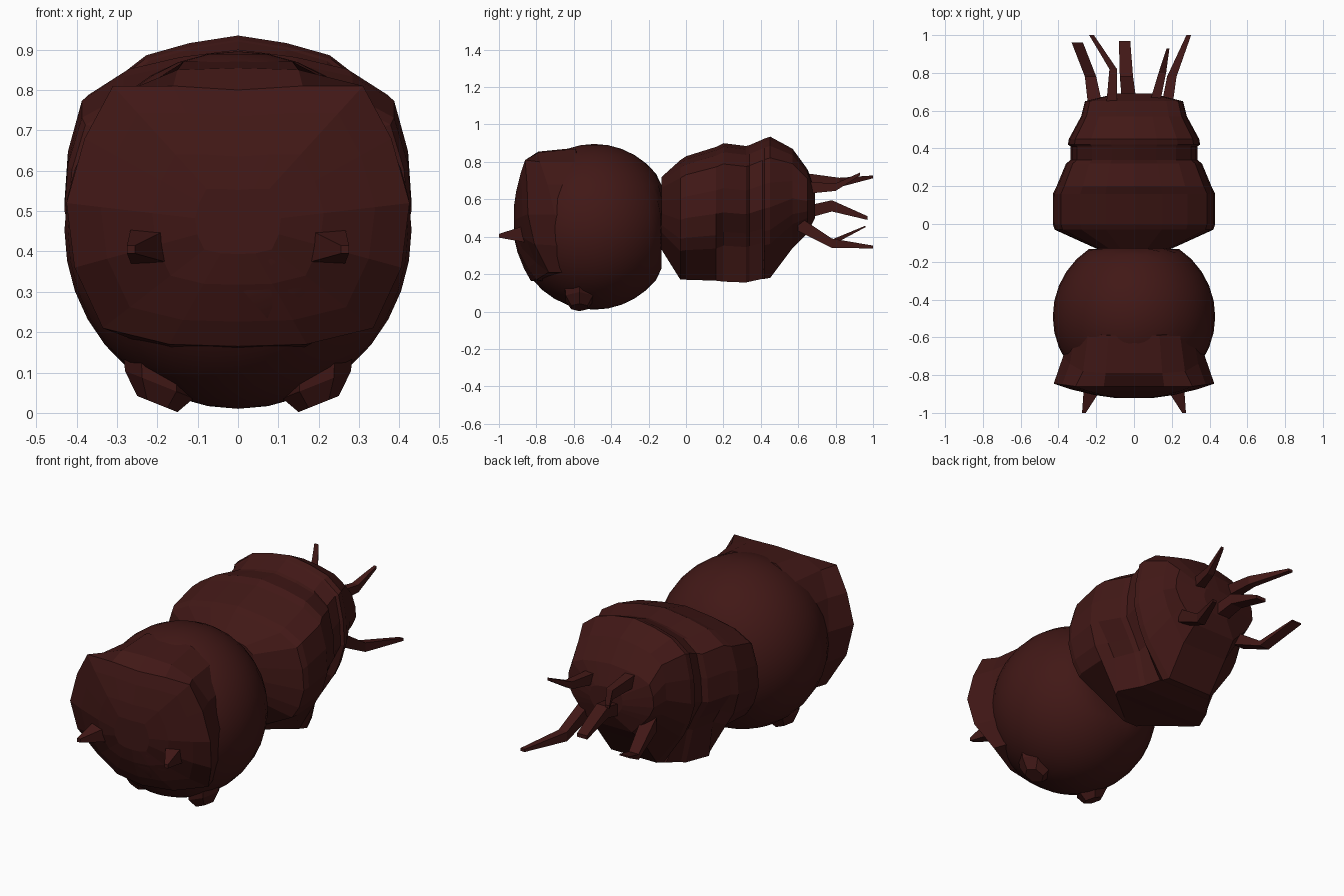
import bpy, bmesh, math
from mathutils import Vector

mat = bpy.data.materials.new("maroon")
mat.diffuse_color = (0.053, 0.009, 0.008, 1)


def finish(name, bm):
    bmesh.ops.recalc_face_normals(bm, faces=bm.faces)
    me = bpy.data.meshes.new(name)
    bm.to_mesh(me)
    bm.free()
    me.materials.append(mat)
    ob = bpy.data.objects.new(name, me)
    bpy.context.collection.objects.link(ob)
    return ob


def loft(name, rings):
    bm = bmesh.new()
    loops = [[bm.verts.new(p) for p in r] for r in rings]
    n = len(loops[0])
    for a, b in zip(loops, loops[1:]):
        for i in range(n):
            j = (i + 1) % n
            bm.faces.new((a[i], a[j], b[j], b[i]))
    bm.faces.new(loops[0])
    bm.faces.new(loops[-1][::-1])
    return finish(name, bm)


def mirrored(pts):
    return pts + [(-x, y, z) for x, y, z in pts[-2:0:-1]]


# round smooth head, flattened where it meets the abdomen
bm = bmesh.new()
bmesh.ops.create_uvsphere(bm, u_segments=32, v_segments=18, radius=0.43)
for v in bm.verts:
    v.co.z *= 1.03
    v.co += Vector((0, -0.49, 0.453))
    v.co.y = min(v.co.y, -0.13)
head = finish("head", bm)
for p in head.data.polygons:
    p.use_smooth = True

# faceted face mask with a brow and flared cheeks
half_rim = [(0, -0.86, 0.80), (0.16, -0.86, 0.81), (0.31, -0.86, 0.81),
            (0.38, -0.85, 0.68), (0.425, -0.845, 0.52), (0.405, -0.81, 0.36),
            (0.335, -0.735, 0.21), (0.17, -0.80, 0.17), (0, -0.83, 0.165)]
half_back = [(0, -0.79, 0.855), (0.15, -0.79, 0.85), (0.27, -0.78, 0.80),
             (0.34, -0.74, 0.68), (0.375, -0.70, 0.52), (0.35, -0.65, 0.35),
             (0.29, -0.60, 0.21), (0.15, -0.65, 0.14), (0, -0.70, 0.14)]
rim, back = mirrored(half_rim), mirrored(half_back)
inner = [(x * 0.9, y + 0.2, z + (0.02 if z > 0.8 else 0)) for x, y, z in back]
rings = [inner, back, rim]
for s in (0.8, 0.5, 0.25):
    rings.append([(x * s, -0.925 + (y + 0.925) * s ** 2, 0.47 + (z - 0.47) * s)
                  for x, y, z in rim])
loft("face_mask", rings)


# segmented low-poly abdomen: y, half width, bottom, top, undercut corner, belly width
def section(y, w, z0, z1, corner, belly):
    cx, cz = corner
    half = [(0, 1), (0.35, 0.95), (0.66, 0.87), (0.9, 0.70), (0.98, 0.35), (1, 0),
            (cx + 0.1, cz + 0.2), (cx, cz), (belly, -1), (0, -1)]
    mid, h = (z0 + z1) / 2, (z1 - z0) / 2
    return mirrored([(x * w, y, mid + z * h) for x, z in half])


FRONT, UNDER, REAR = (0.83, -0.52), (0.74, -0.48), (0.8, -0.52)
profile = [(-0.13, 0.20, 0.33, 0.72, FRONT, 0.5), (-0.03, 0.42, 0.17, 0.81, FRONT, 0.1),
           (0.0, 0.43, 0.17, 0.83, FRONT, 0.15), (0.16, 0.43, 0.165, 0.88, FRONT, 0.6),
           (0.20, 0.41, 0.16, 0.90, UNDER, 0.68), (0.32, 0.36, 0.155, 0.885, UNDER, 0.62),
           (0.34, 0.335, 0.16, 0.89, UNDER, 0.62), (0.41, 0.335, 0.175, 0.92, UNDER, 0.5),
           (0.42, 0.35, 0.175, 0.925, REAR, 0.45), (0.45, 0.345, 0.18, 0.935, REAR, 0.4),
           (0.57, 0.28, 0.34, 0.87, REAR, 0.5), (0.65, 0.26, 0.42, 0.76, REAR, 0.5),
           (0.69, 0.10, 0.50, 0.65, REAR, 0.5)]
loft("abdomen", [section(*p) for p in profile])


def spike(name, path):
    loft(name, [[(x + a * w, y, z + b * h) for a, b in
                 ((-.5, -.5), (.5, -.5), (.5, .5), (-.5, .5))]
                for x, y, z, w, h in path])


# bent rear tentacles
tentacles = [
    [(0.17, 0.60, 0.47, .06, .08), (0.20, 0.78, 0.365, .05, .05), (0.29, 1.0, 0.345, .025, .015)],
    [(0.10, 0.60, 0.66, .06, .07), (0.15, 0.80, 0.665, .04, .04), (0.18, 0.93, 0.735, .015, .015)],
    [(-0.12, 0.60, 0.71, .06, .07), (-0.11, 0.82, 0.69, .04, .05), (-0.225, 1.0, 0.72, .025, .015)],
    [(-0.20, 0.60, 0.47, .08, .08), (-0.23, 0.78, 0.37, .06, .03), (-0.30, 0.96, 0.455, .06, .008)],
    [(-0.02, 0.60, 0.52, .08, .07), (-0.04, 0.78, 0.565, .07, .06), (-0.05, 0.97, 0.50, .06, .02)],
]
for i, path in enumerate(tentacles):
    spike(f"tentacle_{i + 1}", path)

for side, s in (("right", 1), ("left", -1)):
    # pointed fang on the face
    spike("fang_" + side, [(s * 0.215, -0.86, 0.415, .10, .09),
                           (s * 0.265, -1.0, 0.405, .02, .02)])
    # stubby hexagonal foot
    foot = []
    for z, r, cx in ((0.13, 0.09, 0.195), (0.07, 0.085, 0.195), (0.022, 0.05, 0.20)):
        foot.append([(s * (cx + r * math.cos(k * math.pi / 3)),
                      -0.57 + r * math.sin(k * math.pi / 3),
                      max(0, z + 0.4 * r * math.cos(k * math.pi / 3)))
                     for k in range(6)])
    loft("foot_" + side, foot)
